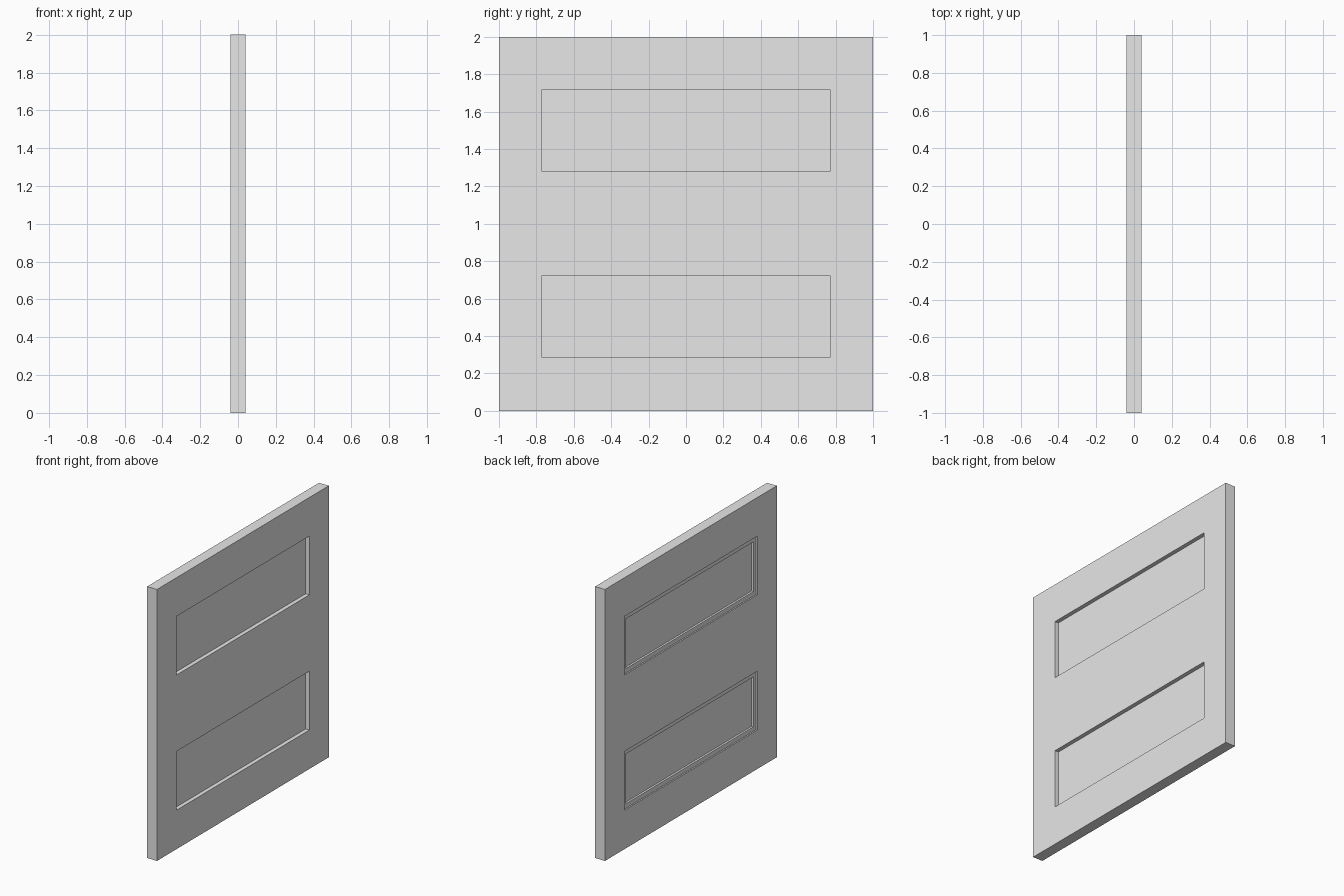
import bpy
import bmesh

cube = bpy.data.objects.get("Cube")
if cube:
    bpy.data.objects.remove(cube, do_unlink=True)

HALF = 0.04                                    # half the slab thickness
YS = [-1, -0.773, 0.773, 1]                    # stile and opening limits
ZS = [0, 0.287, 0.72, 1.283, 1.715, 2]         # rail and opening limits

# Single plain grey
grey = bpy.data.materials.new("plain_grey")
grey.use_nodes = True
colour = (0.8, 0.8, 0.8, 1)
grey.diffuse_color = colour
grey.node_tree.nodes["Principled BSDF"].inputs["Base Color"].default_value = colour

bm = bmesh.new()


def add_side(x):
    """One broad face as a grid of stiles and rails; returns the panel faces."""
    rows = [[bm.verts.new((x, y, z)) for y in YS] for z in ZS]
    panels = []
    for r in range(len(ZS) - 1):
        for c in range(len(YS) - 1):
            quad = [rows[r][c], rows[r][c + 1], rows[r + 1][c + 1], rows[r + 1][c]]
            face = bm.faces.new(quad if x > 0 else quad[::-1])
            if c == 1 and r in (1, 3):
                panels.append(face)
    return panels


def step(faces, width, depth):
    """Inset each panel face by a ledge width or sink it by a depth."""
    bm.normal_update()
    for face in faces:
        bmesh.ops.inset_region(bm, faces=[face], thickness=width, depth=-depth,
                               use_even_offset=True, use_boundary=True)


right_panels = add_side(HALF)
left_panels = add_side(-HALF)

# Edges of the slab
border = [e for e in bm.edges if e.is_boundary]
bmesh.ops.bridge_loops(bm, edges=border)
bmesh.ops.recalc_face_normals(bm, faces=bm.faces[:])

# Plain recesses on one side, stepped recesses on the other
step(right_panels, 0, 0.03)
step(left_panels, 0, 0.01)
step(left_panels, 0.033, 0)
step(left_panels, 0, 0.015)

mesh = bpy.data.meshes.new("panelled_slab")
bm.to_mesh(mesh)
bm.free()
mesh.materials.append(grey)
slab = bpy.data.objects.new("panelled_slab", mesh)
bpy.context.collection.objects.link(slab)
